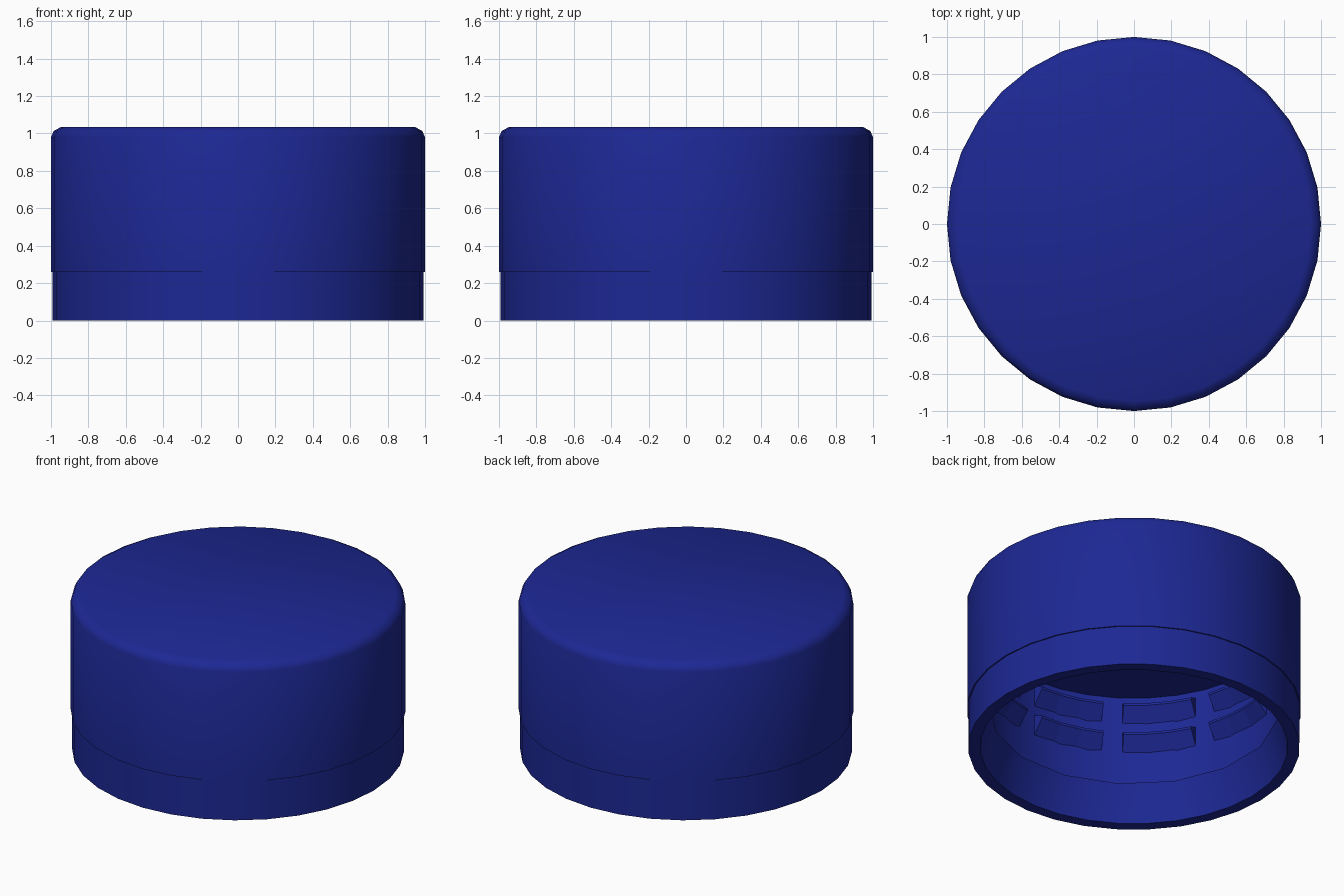
import bpy, bmesh, math

if "Cube" in bpy.data.objects:
    bpy.data.objects.remove(bpy.data.objects["Cube"])

SIDES = 32

blue = bpy.data.materials.new("cap blue")
blue.diffuse_color = (0.012, 0.021, 0.295, 1)
blue.use_nodes = True
blue.node_tree.nodes["Principled BSDF"].inputs["Base Color"].default_value = blue.diffuse_color


def finish(name, bm, angle=None):
    """Turn a bmesh into a named object, optionally smooth shaded by angle."""
    bmesh.ops.recalc_face_normals(bm, faces=bm.faces)
    mesh = bpy.data.meshes.new(name)
    bm.to_mesh(mesh)
    bm.free()
    mesh.materials.append(blue)
    ob = bpy.data.objects.new(name, mesh)
    bpy.context.collection.objects.link(ob)
    if angle:
        bpy.ops.object.select_all(action='DESELECT')
        ob.select_set(True)
        bpy.context.view_layer.objects.active = ob
        bpy.ops.object.shade_smooth_by_angle(angle=math.radians(angle))
    return ob


def polar(r, a, z):
    return (r * math.cos(a), r * math.sin(a), z)


def lathe(bm, profile, closed):
    """Revolve (radius even, radius odd, z) rows; r = 0 becomes one pole."""
    loops = []
    for re, ro, z in profile:
        if re == 0:
            loops.append([bm.verts.new((0, 0, z))] * SIDES)
        else:
            loops.append([bm.verts.new(polar(ro if i % 2 else re, i * math.tau / SIDES, z))
                          for i in range(SIDES)])
    pairs = list(zip(loops, loops[1:]))
    if closed:
        pairs.append((loops[-1], loops[0]))
    for a, b in pairs:
        for i in range(SIDES):
            j = (i + 1) % SIDES
            corners = list(dict.fromkeys((a[i], a[j], b[j], b[i])))
            if len({round(v.co.xy.length, 3) for v in corners}) > 2 and i % 2 == 0:
                # skewed tooth faces are split from the valley foot to the tooth tip
                bm.faces.new((a[i], a[j], b[j]))
                bm.faces.new((a[i], b[j], b[i]))
            elif len({round(v.co.xy.length, 3) for v in corners}) > 2:
                bm.faces.new((a[i], a[j], b[i]))
                bm.faces.new((a[j], b[j], b[i]))
            else:
                bm.faces.new(corners)


# Cap shell: rounded top edge, straight wall, hollow underside
shell = [(0, 1.035), (0.945, 1.035), (0.985, 1.014), (1.0, 0.98),
         (1.0, 0.26), (0.92, 0.26), (0.92, 0.865), (0, 0.865)]
bm = bmesh.new()
lathe(bm, [(r, r, z) for r, z in shell], False)
finish("cap_shell", bm, 50)

# Tamper ring: inner wall leans into a sixteen sided row of teeth
TIP = 0.86
ring = [(0.992, 0.992, 0.26), (0.992, 0.992, 0.0), (0.92, 0.92, 0.0),
        (TIP * math.cos(math.tau / SIDES), TIP, 0.24), (0.92, 0.92, 0.26)]
bm = bmesh.new()
lathe(bm, ring, True)
finish("tamper_ring", bm, 11.5)

# Screw thread: two rows of ten short arc segments on the inner wall
COUNT, STEPS, HALF = 10, 3, math.radians(14)
bm = bmesh.new()
for z in (0.475, 0.675):
    section = [(0.93, z), (0.85, z + 0.10), (0.85, z + 0.115), (0.93, z + 0.15)]
    for k in range(COUNT):
        mid = math.radians(220.3) + k * math.tau / COUNT
        rows = [[bm.verts.new(polar(r, mid - HALF + 2 * HALF * s / STEPS, h))
                 for r, h in section] for s in range(STEPS + 1)]
        for a, b in zip(rows, rows[1:]):
            for i in range(4):
                j = (i + 1) % 4
                bm.faces.new((a[i], a[j], b[j], b[i]))
        bm.faces.new(rows[0])
        bm.faces.new(rows[-1])
finish("screw_thread", bm)
